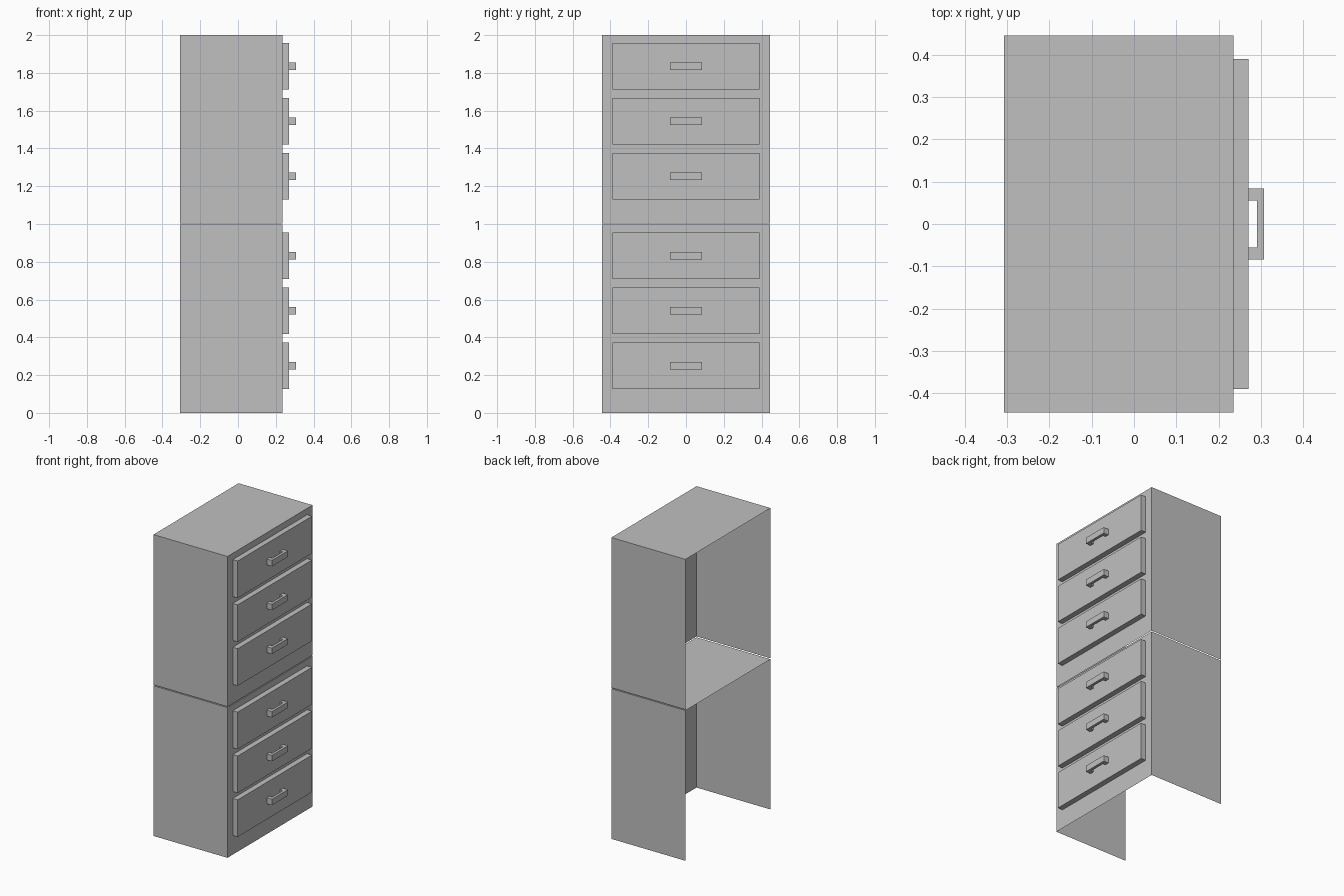
import bpy
import bmesh
from mathutils import Vector

default = bpy.data.objects.get("Cube")
if default:
    bpy.data.objects.remove(default, do_unlink=True)

grey = bpy.data.materials.new("plain grey")
GREY = (0.53, 0.53, 0.53, 1)
grey.use_nodes = True
grey.diffuse_color = GREY
grey.node_tree.nodes["Principled BSDF"].inputs["Base Color"].default_value = GREY

BACK, FRONT = -0.308, 0.235      # cabinet depth along x
DRAWER_FRONT, GRIP = 0.271, 0.308
UNIT = 1.003                     # spacing of the two stacked cabinets


def finish(name, bm):
    mesh = bpy.data.meshes.new(name)
    bm.to_mesh(mesh)
    bm.free()
    mesh.materials.append(grey)
    obj = bpy.data.objects.new(name, mesh)
    bpy.context.collection.objects.link(obj)
    return obj


def open_box(name, low, high, open_sides):
    """Box between two corners, without the faces pointing to open_sides."""
    low, high = Vector(low), Vector(high)
    bm = bmesh.new()
    bmesh.ops.create_cube(bm, size=1)
    bm.normal_update()
    unwanted = [f for f in bm.faces
                if any(f.normal.dot(Vector(s)) > 0.9 for s in open_sides)]
    bmesh.ops.delete(bm, geom=unwanted, context='FACES')
    for v in bm.verts:
        v.co = (low + high) / 2 + v.co * (high - low)
    return finish(name, bm)


def handle(name, z):
    """U-shaped pull: a flat outline extruded upwards."""
    outer, inner, bar, height = 0.084, 0.056, 0.291, 0.04
    outline = [(DRAWER_FRONT, -outer), (GRIP, -outer), (GRIP, outer),
               (DRAWER_FRONT, outer), (DRAWER_FRONT, inner), (bar, inner),
               (bar, -inner), (DRAWER_FRONT, -inner)]
    bm = bmesh.new()
    base = bm.faces.new([bm.verts.new((x, y, z - height / 2)) for x, y in outline])
    top = bmesh.ops.extrude_face_region(bm, geom=[base], use_keep_orig=True)
    bmesh.ops.translate(bm, vec=(0, 0, height),
                        verts=[g for g in top["geom"] if isinstance(g, bmesh.types.BMVert)])
    bmesh.ops.recalc_face_normals(bm, faces=bm.faces)
    return finish(name, bm)


for level, unit in enumerate(("lower", "upper")):
    base = level * UNIT
    # Cabinet shell, open at the rear and underneath
    open_box(f"{unit}_cabinet", (BACK, -0.446, base), (FRONT, 0.446, base + 0.997),
             [(-1, 0, 0), (0, 0, -1)])
    # Three drawers with pulls
    for i, row in enumerate(("bottom", "middle", "top")):
        z = base + 0.25 + i * 0.291
        open_box(f"{unit}_{row}_drawer", (FRONT, -0.39, z - 0.123),
                 (DRAWER_FRONT, 0.39, z + 0.123), [(-1, 0, 0)])
        handle(f"{unit}_{row}_handle", z)
